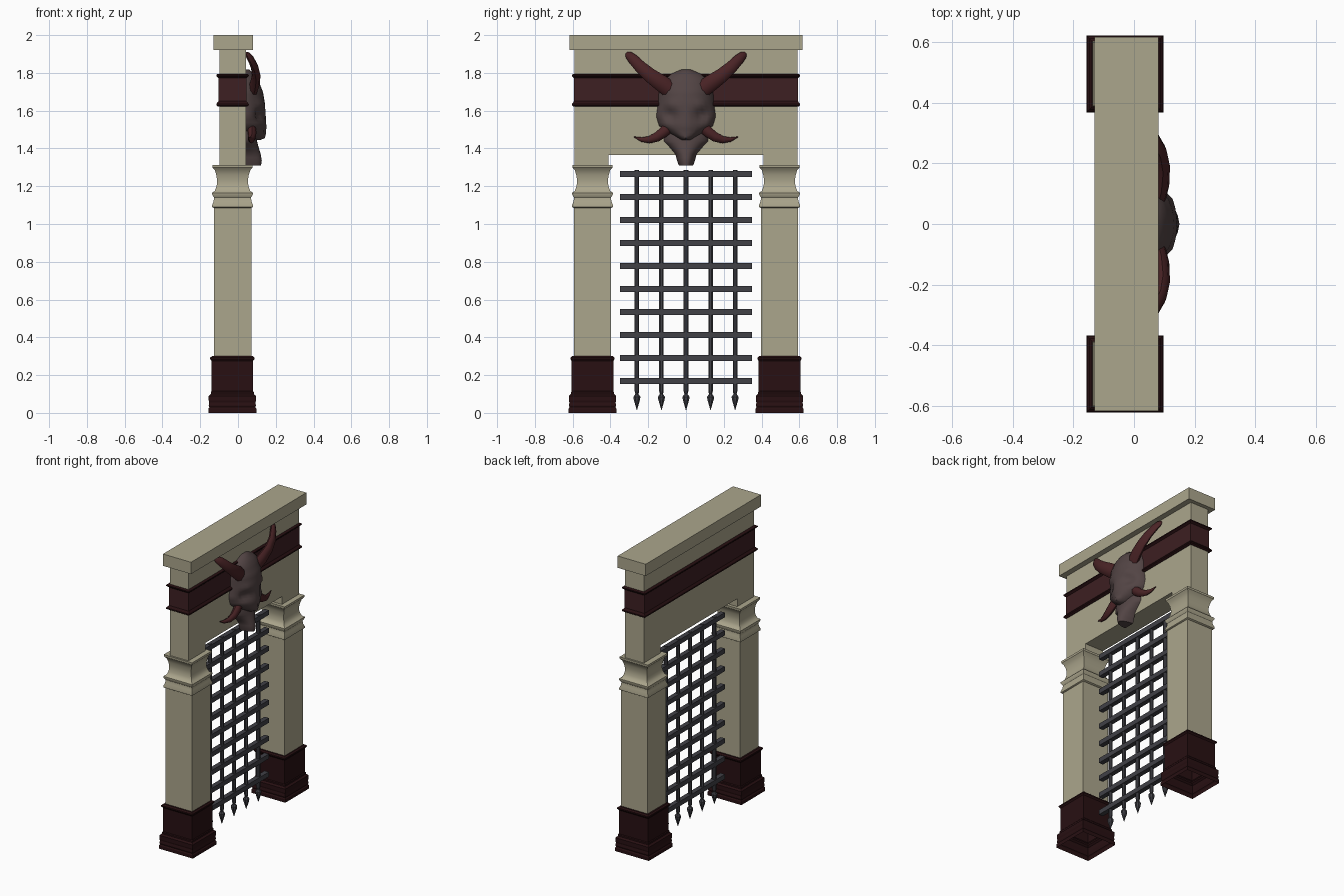
import bpy, bmesh, math
from mathutils import Vector

if "Cube" in bpy.data.objects:
    bpy.data.objects.remove(bpy.data.objects["Cube"])


def material(name, rgb):
    m = bpy.data.materials.new(name)
    m.diffuse_color = (*rgb, 1)
    m.use_nodes = True
    m.node_tree.nodes["Principled BSDF"].inputs["Base Color"].default_value = m.diffuse_color
    return m


STONE = material("pale stone", (0.41, 0.38, 0.265))
BASE = material("dark maroon", (0.021, 0.005, 0.006))
BAND = material("band maroon", (0.047, 0.014, 0.016))
IRON = material("iron", (0.052, 0.052, 0.062))
BONE = material("grey bone", (0.085, 0.058, 0.058))
HORN = material("red horn", (0.068, 0.017, 0.019))


def finish(name, bm, mats, smooth=None):
    bmesh.ops.recalc_face_normals(bm, faces=bm.faces[:])
    me = bpy.data.meshes.new(name)
    bm.to_mesh(me)
    bm.free()
    for m in mats:
        me.materials.append(m)
    ob = bpy.data.objects.new(name, me)
    bpy.context.collection.objects.link(ob)
    if smooth:
        bpy.ops.object.select_all(action='DESELECT')
        ob.select_set(True)
        bpy.context.view_layer.objects.active = ob
        bpy.ops.object.shade_smooth_by_angle(angle=math.radians(smooth))
    return ob


def skin(bm, rings, bottom=True, top=True):
    """Join closed rings of points into a tube."""
    vs = [[bm.verts.new(p) for p in r] for r in rings]
    n = len(vs[0])
    for a, b in zip(vs, vs[1:]):
        for i in range(n):
            bm.faces.new((a[i], a[(i + 1) % n], b[(i + 1) % n], b[i]))
    if bottom:
        bm.faces.new(vs[0])
    if top:
        bm.faces.new(vs[-1])


def moulding(name, cx, cy, hx, hy, profile, mat, bottom=True, smooth=None):
    """Rectangular stack; profile = (outward offset, z)."""
    bm = bmesh.new()
    skin(bm, [[(cx + sx * (hx + o), cy + sy * (hy + o), z)
               for sx, sy in ((-1, -1), (1, -1), (1, 1), (-1, 1))] for o, z in profile], bottom)
    return finish(name, bm, [mat], smooth)


# Pillars: moulded base, shaft, flared capital
base_profile = [(.127, 0), (.127, .022), (.122, .03), (.125, .04), (.122, .055), (.125, .065),
                (.125, .09), (.114, .10), (.114, .11), (.11, .115), (.11, .275), (.117, .285),
                (.117, .293), (.108, .30)]
cap_profile = [(.1, 1.085), (.108, 1.09), (.108, 1.1), (.1, 1.12), (.098, 1.14), (.108, 1.157),
               (.108, 1.165), (.094, 1.175), (.086, 1.195), (.082, 1.215), (.082, 1.235),
               (.086, 1.26), (.094, 1.285), (.105, 1.298), (.106, 1.312)]
for side, s in (("left", -1), ("right", 1)):
    moulding(side + "_base", -.03, s * .495, 0, 0, base_profile, BASE, bottom=False)
    moulding(side + "_shaft", -.028, s * .495, .099, .097, [(0, .29), (0, 1.1)], STONE)
    moulding(side + "_capital", -.029, s * .495, 0, 0, cap_profile, STONE, smooth=35)

# Lintel wall: upside-down U outline, extruded through its thickness
bm = bmesh.new()
outline = [(-.59, 1.30), (-.59, 1.93), (.59, 1.93), (.59, 1.30),
           (.41, 1.30), (.41, 1.365), (-.41, 1.365), (-.41, 1.30)]
skin(bm, [[(x, y, z) for y, z in outline] for x in (-.097, .042)])
finish("lintel_wall", bm, [STONE])
moulding("top_slab", -.025, 0, .105, .617, [(0, 1.92), (0, 2.0)], STONE)

# Frieze band with dark lips
band = moulding("frieze_band", -.029, 0, .074, .592,
                [(.003, 1.622), (.012, 1.628), (.012, 1.636), (0, 1.65), (0, 1.772),
                 (.012, 1.783), (.012, 1.79), (.003, 1.795)], BAND)
band.data.materials.append(BASE)
for p in band.data.polygons:
    if not 1.66 < p.center.z < 1.76:
        p.material_index = 1

# Portcullis: spear-ended rods and flat cross bars
for i in range(5):
    y = (i - 2) * .13
    bm = bmesh.new()
    skin(bm, [[(-.03 + r * math.cos(a * math.pi / 4 + .39), y + r * math.sin(a * math.pi / 4 + .39), z)
               for a in range(8)] for r, z in
              ((.001, .015), (.018, .07), (.02, .085), (.009, .10), (.013, .115), (.013, 1.285))])
    finish("upright_rod_%d" % (i + 1), bm, [IRON])
for i in range(10):
    z = .17 + i * .1217
    moulding("cross_bar_%d" % (i + 1), -.03, 0, .016, .35, [(0, z - .016), (0, z + .016)], IRON)


# Beast skull: relief lofted from rows of (z, half width, front x, roundness)
def bump(y, z, cy, cz, r):
    return math.exp(-((abs(y) - cy) ** 2 + (z - cz) ** 2) / r ** 2)


def relief(name, rows, step, sculpt):
    full = []
    for a, b in zip(rows, rows[1:]):
        n = max(1, round((a[0] - b[0]) / step))
        full += [[u + (v - u) * k / n for u, v in zip(a, b)] for k in range(n)]
    full.append(rows[-1])
    bm = bmesh.new()
    rings = []
    for z, w, fx, p in full:
        ring = []
        for k in range(17):
            t = math.sin((k / 8 - 1) * math.pi / 2)
            x = .04 + (fx - .04) * (1 - abs(t) ** p) ** .7
            edge = 1 - abs(t) ** 4
            ring.append((max(.04, x + sculpt(t * w, z) * edge), t * w, z))
        rings.append(ring)
    skin(bm, rings)
    return finish(name, bm, [BONE], 50)


relief("skull",
       [(1.818, .025, .06, 2), (1.79, .09, .09, 2.2), (1.76, .125, .108, 2.3), (1.70, .145, .132, 2.2),
        (1.64, .148, .142, 2), (1.57, .158, .147, 1.8), (1.52, .143, .15, 1.6),
        (1.485, .10, .15, 1.8), (1.455, .05, .142, 2.2), (1.445, .035, .12, 2)], .016,
       lambda y, z: -.032 * bump(y, z, .085, 1.575, .032) + .012 * bump(y, z, .08, 1.63, .025)
       + .012 * bump(y, z, .105, 1.525, .025) - .012 * bump(y, z, .018, 1.49, .012))
relief("lower_jaw",
       [(1.50, .11, .09, 2), (1.44, .118, .10, 2), (1.41, .09, .108, 2), (1.37, .056, .12, 2.4),
        (1.335, .047, .126, 2.6), (1.31, .038, .122, 2.6)], .02, lambda y, z: 0)


# Horns and tusks: tapering tubes, mirrored left and right
def horn(name, path, s, flat):
    pts = [Vector((x, y * s, z)) for x, y, z, r in path]
    rings = []
    for i, p in enumerate(pts):
        t = pts[min(i + 1, len(pts) - 1)] - pts[max(i - 1, 0)]
        n = Vector((0, -t.z, t.y)).normalized()
        b = t.normalized().cross(n)
        r = path[i][3]
        rings.append([p + n * r * math.cos(a * math.pi / 4) + b * r * flat * math.sin(a * math.pi / 4)
                      for a in range(8)])
    bm = bmesh.new()
    skin(bm, rings)
    finish(name, bm, [HORN], 50)


for side, s in (("left", -1), ("right", 1)):
    horn(side + "_horn", [(.075, .07, 1.70, .045), (.09, .13, 1.745, .044), (.096, .19, 1.787, .038),
                          (.088, .24, 1.83, .033), (.068, .28, 1.872, .028), (.052, .304, 1.895, .021),
                          (.045, .315, 1.905, .008)], s, .6)
    horn(side + "_tusk", [(.07, .08, 1.52, .03), (.075, .12, 1.485, .028), (.075, .155, 1.46, .025),
                          (.07, .195, 1.446, .019), (.062, .235, 1.447, .012), (.055, .275, 1.461, .002)],
         s, .8)
